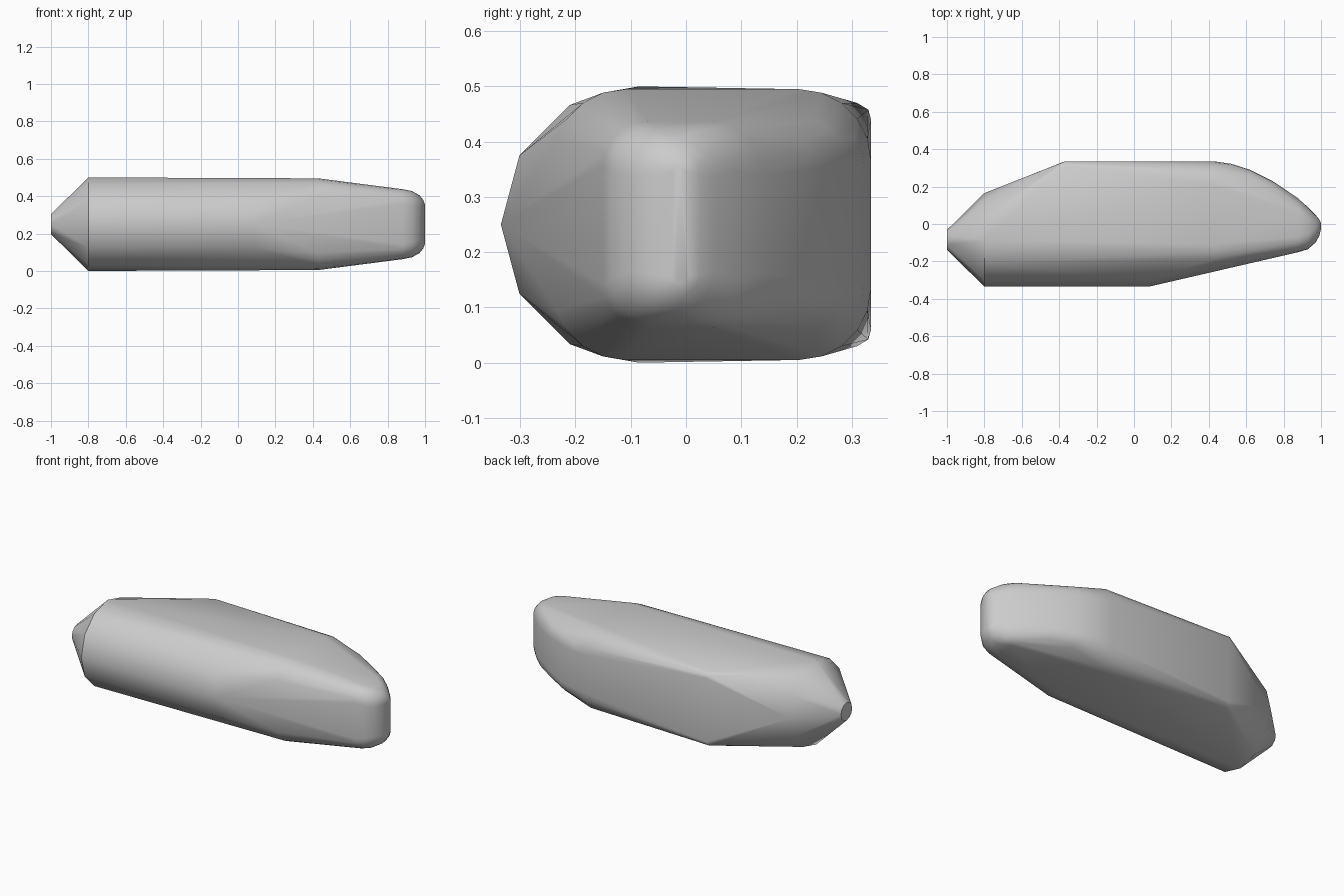
import bpy, bmesh, math

cube = bpy.data.objects.get("Cube")
if cube:
    bpy.data.objects.remove(cube, do_unlink=True)

MID_Z = 0.25


def ring(x, y, radius, sides=12):
    """Circular section facing along x."""
    return [(x, y + radius * math.cos(math.tau * i / sides),
             MID_Z + radius * math.sin(math.tau * i / sides)) for i in range(sides)]


def rounded(x, y0, y1, half, r, steps=5):
    """Rounded rectangular section facing along x."""
    pts = []
    for sz in (-1, 1):
        for cy, sy in ((y0 + r, -1), (y1 - r, 1)):
            for i in range(steps + 1):
                a = math.pi / 2 * i / steps
                pts.append((x, cy + sy * r * math.cos(a),
                            MID_Z + sz * (half - r + r * math.sin(a))))
    return pts


# Tapered tail and the round barrel
points = ring(-1, -0.085, 0.053)
points += ring(-0.8, -0.085, 0.25)
points += [p for p in ring(0.08, -0.085, 0.25) if p[1] < -0.25]

# Flat back panel with a small chamfer
for s in (-1, 1):
    points += [(-0.37, 0.335, MID_Z + s * 0.19), (-0.38, 0.33, MID_Z + s * 0.208),
               (-0.37, 0.31, MID_Z + s * 0.22)]

# Shoulder and curved shell
points += rounded(0.43, -0.24, 0.335, 0.245, 0.13)
for x, y, half in ((0.52, 0.322, 0.19), (0.62, 0.29, 0.19),
                   (0.74, 0.23, 0.18), (0.87, 0.143, 0.17)):
    points += rounded(x, -0.05, y, half, 0.08)

# Soft upright nose
for x, y0, y1, half, r in ((0.88, -0.15, 0.13, 0.187, 0.08), (0.93, -0.135, 0.09, 0.177, 0.08),
                           (0.97, -0.10, 0.05, 0.155, 0.07), (0.99, -0.065, 0.025, 0.13, 0.04),
                           (1.0, -0.025, 0.005, 0.105, 0.012)):
    points += rounded(x, y0, y1, half, r)

# Wrap every section in one taut skin
bm = bmesh.new()
for p in points:
    bm.verts.new(p)
bmesh.ops.remove_doubles(bm, verts=bm.verts, dist=0.002)
res = bmesh.ops.convex_hull(bm, input=bm.verts)
loose = {g for g in res["geom_interior"] + res["geom_unused"] if isinstance(g, bmesh.types.BMVert)}
bmesh.ops.delete(bm, geom=list(loose), context='VERTS')
bmesh.ops.recalc_face_normals(bm, faces=bm.faces)
mesh = bpy.data.meshes.new("body_shell")
bm.to_mesh(mesh)
bm.free()
body = bpy.data.objects.new("body_shell", mesh)
bpy.context.collection.objects.link(body)

# Plain grey finish
grey = bpy.data.materials.new("plain_grey")
grey.use_nodes = True
colour = (0.6, 0.6, 0.6, 1)
grey.diffuse_color = colour
grey.node_tree.nodes["Principled BSDF"].inputs["Base Color"].default_value = colour
mesh.materials.append(grey)

bpy.context.view_layer.objects.active = body
body.select_set(True)
bpy.ops.object.shade_smooth_by_angle(angle=math.radians(40))
